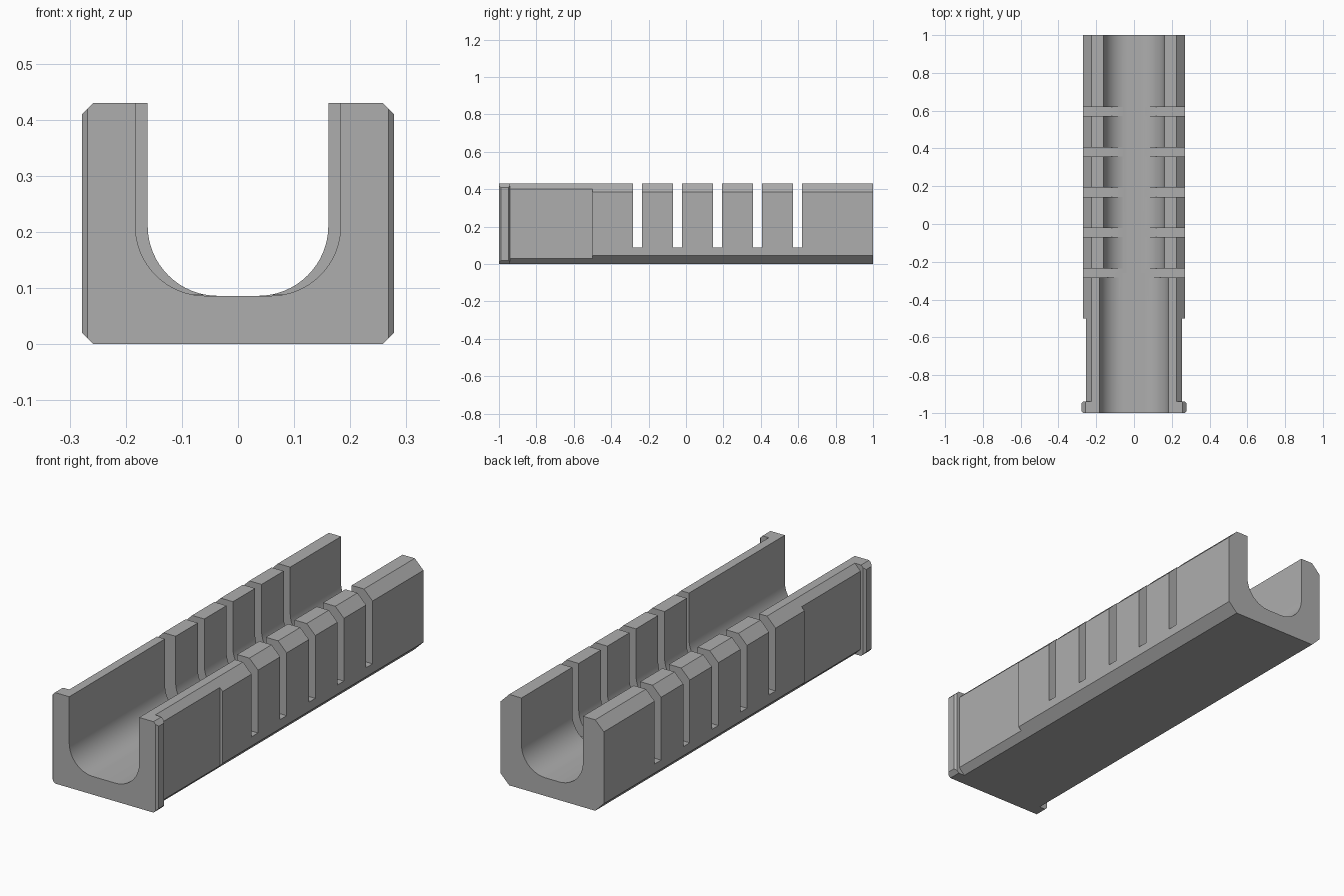
import bpy
import bmesh
import math

cube = bpy.data.objects.get("Cube")
if cube:
    bpy.data.objects.remove(cube, do_unlink=True)

HEIGHT = 0.43
FLOOR = 0.086
STEP_Y = -0.26      # the channel narrows inside the first slot


def flat_material(name, value):
    mat = bpy.data.materials.new(name)
    mat.use_nodes = True
    colour = (value, value, value, 1)
    mat.diffuse_color = colour
    mat.node_tree.nodes["Principled BSDF"].inputs["Base Color"].default_value = colour
    return mat


def loft(name, sections):
    """Solid through (y, outline) sections, each outline a list of (x, z)."""
    bm = bmesh.new()
    rings = [[bm.verts.new((x, y, z)) for x, z in outline] for y, outline in sections]
    for a, b in zip(rings, rings[1:]):
        for i in range(len(a)):
            j = (i + 1) % len(a)
            bm.faces.new((a[i], a[j], b[j], b[i]))
    bm.faces.new(rings[0])
    bm.faces.new(rings[-1])
    bmesh.ops.recalc_face_normals(bm, faces=bm.faces)
    mesh = bpy.data.meshes.new(name)
    bm.to_mesh(mesh)
    bm.free()
    obj = bpy.data.objects.new(name, mesh)
    bpy.context.collection.objects.link(obj)
    return obj


def mirrored(right_half):
    """Close an outline from its +x half, listed bottom to top."""
    return right_half + [(-x, z) for x, z in reversed(right_half)]


def chamfered(flat, half_width):
    c = half_width - flat
    return mirrored([(flat, 0), (half_width, c), (half_width, HEIGHT - c), (flat, HEIGHT)])


def channel(half_width, radius=0.125, steps=16):
    arc = []
    for i in range(steps + 1):
        t = math.pi / 2 * i / steps
        arc.append((half_width - radius + radius * math.sin(t),
                    FLOOR + radius - radius * math.cos(t)))
    return mirrored(arc + [(half_width, HEIGHT + 0.1)])


def combine(target, other, operation):
    other.hide_render = True
    mod = target.modifiers.new(operation.lower(), 'BOOLEAN')
    mod.object = other
    mod.operation = operation
    mod.solver = 'EXACT'
    bpy.context.view_layer.objects.active = target
    bpy.ops.object.modifier_apply(modifier=mod.name)
    bpy.data.objects.remove(other, do_unlink=True)


# Outer body: slim front, wider rear and bevelled end flange
body = loft("channel_body", [(-0.97, chamfered(0.225, 0.255)), (0.5, chamfered(0.225, 0.255))])
rear = loft("rear_body", [(-0.5, chamfered(0.225, 0.27)), (1, chamfered(0.225, 0.27))])
combine(body, rear, 'UNION')
slim, full = chamfered(0.258, 0.268), chamfered(0.258, 0.278)
flange = loft("end_flange", [(-1, slim), (-0.99, full), (-0.95, full), (-0.94, slim)])
combine(body, flange, 'UNION')

# Round-bottomed channel, wider at the front
combine(body, loft("front_channel", [(-1.1, channel(0.183)), (STEP_Y, channel(0.183))]), 'DIFFERENCE')
combine(body, loft("rear_channel", [(STEP_Y - 0.01, channel(0.161)), (1.1, channel(0.161))]), 'DIFFERENCE')

# Five slots through both walls
slot = mirrored([(0.4, FLOOR + 0.002), (0.4, HEIGHT + 0.1)])
for i in range(5):
    y = STEP_Y + 0.214 * i
    combine(body, loft("wall_slot", [(y - 0.024, slot), (y + 0.024, slot)]), 'DIFFERENCE')

# Colour and shading
body.data.materials.clear()
body.data.materials.append(flat_material("mid_grey", 0.42))
bpy.ops.object.select_all(action='DESELECT')
body.select_set(True)
bpy.context.view_layer.objects.active = body
bpy.ops.object.shade_smooth_by_angle(angle=math.radians(25))
